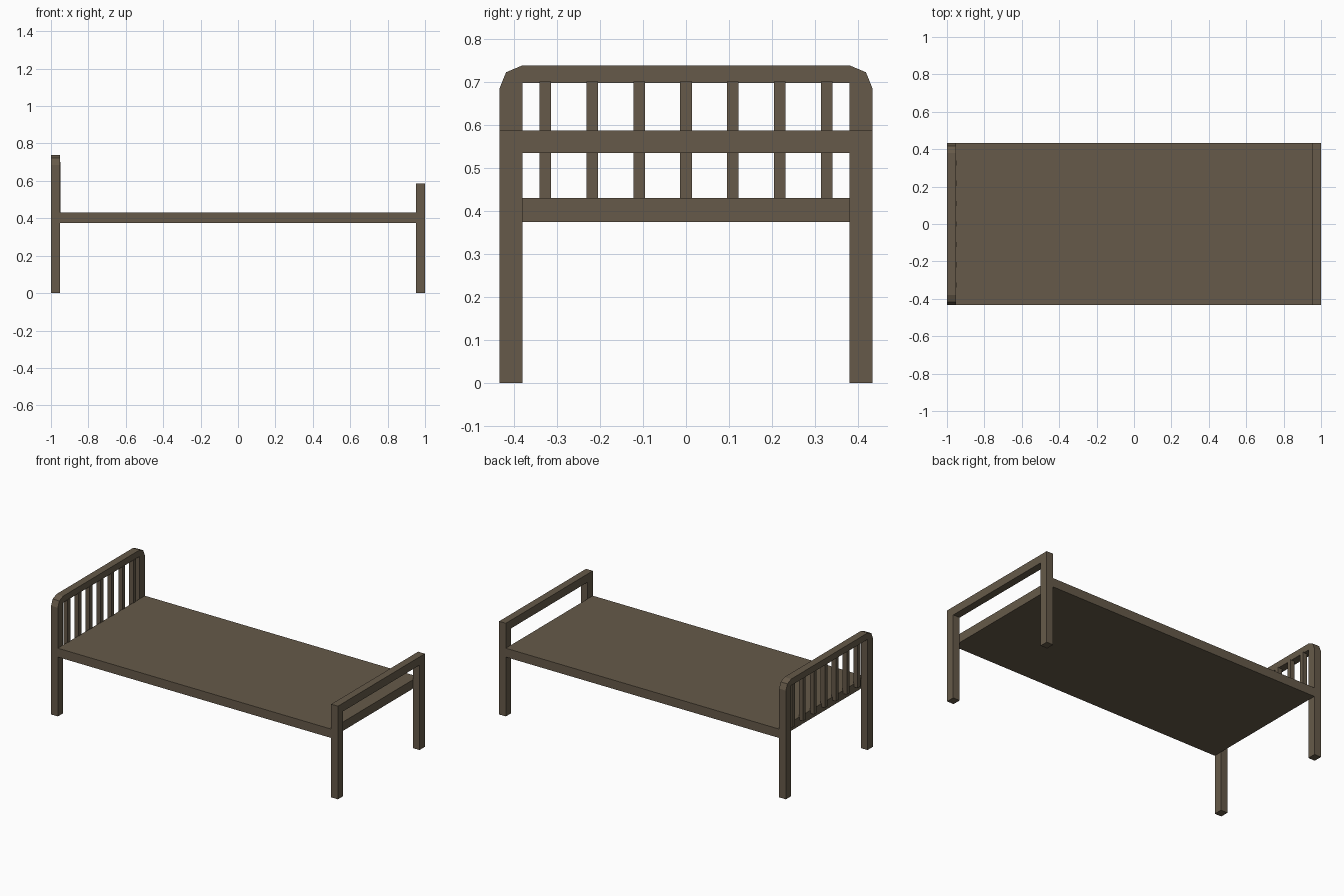
import bpy, bmesh

if "Cube" in bpy.data.objects:
    bpy.data.objects.remove(bpy.data.objects["Cube"])

wood = bpy.data.materials.new("brown wood")
wood.diffuse_color = (0.133, 0.102, 0.067, 1)
wood.use_nodes = True
wood.node_tree.nodes["Principled BSDF"].inputs["Base Color"].default_value = wood.diffuse_color


def finish(name, bm):
    bmesh.ops.recalc_face_normals(bm, faces=bm.faces)
    mesh = bpy.data.meshes.new(name)
    bm.to_mesh(mesh)
    bm.free()
    mesh.materials.append(wood)
    obj = bpy.data.objects.new(name, mesh)
    bpy.context.collection.objects.link(obj)
    return obj


def box(name, x, y, z, bevel=0):
    """Box from (min, max) ranges; bevel softens the long top edges."""
    bm = bmesh.new()
    bmesh.ops.create_cube(bm, size=1)
    for v in bm.verts:
        for i, (lo, hi) in enumerate((x, y, z)):
            v.co[i] = hi if v.co[i] > 0 else lo
    if bevel:
        edges = [e for e in bm.edges
                 if all(v.co.z == z[1] for v in e.verts)
                 and e.verts[0].co.y == e.verts[1].co.y]
        bmesh.ops.bevel(bm, geom=edges, offset=bevel, segments=1, affect='EDGES')
    return finish(name, bm)


def end_frame(name, x0, x1, half_profile):
    """Arch outline (half, mirrored in y) extruded along x."""
    outline = half_profile + [(-y, z) for y, z in reversed(half_profile)]
    bm = bmesh.new()
    face = bm.faces.new([bm.verts.new((x0, y, z)) for y, z in outline])
    res = bmesh.ops.extrude_face_region(bm, geom=[face])
    verts = [g for g in res["geom"] if isinstance(g, bmesh.types.BMVert)]
    bmesh.ops.translate(bm, vec=(x1 - x0, 0, 0), verts=verts)
    return finish(name, bm)


IN, OUT = 0.38, 0.433   # inner and outer post faces

# Headboard: legs and top rail with chamfered corners
end_frame("headboard_frame", -1.0, -0.953,
          [(IN, 0.697), (IN, 0), (OUT, 0), (OUT, 0.685), (0.418, 0.722), (IN, 0.738)])

# Footboard: legs and square top rail
end_frame("footboard_frame", 0.953, 1.0,
          [(IN, 0.535), (IN, 0), (OUT, 0), (OUT, 0.587)])

# Bed base between the end frames
box("bed_base", (-0.953, 0.953), (-OUT, OUT), (0.374, 0.43), bevel=0.006)

# Headboard slats
for i in range(7):
    y = (i - 3) * 0.109
    box(f"headboard_slat_{i + 1}", (-0.978, -0.949), (y - 0.0135, y + 0.0135), (0.41, 0.70))
